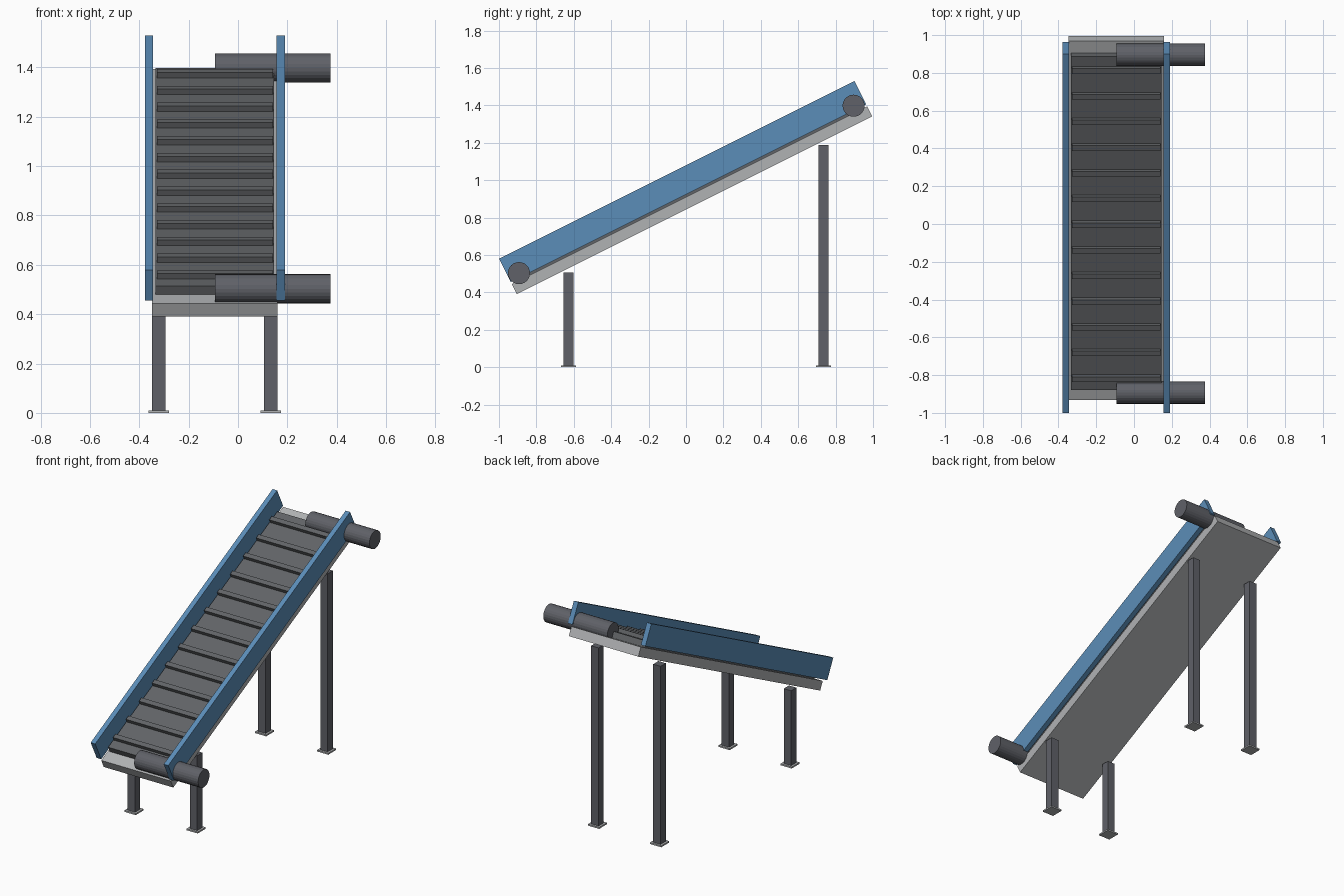
import bpy, math
from mathutils import Matrix, Vector

if "Cube" in bpy.data.objects:
    bpy.data.objects.remove(bpy.data.objects["Cube"])


def material(name, rgb):
    m = bpy.data.materials.new(name)
    m.diffuse_color = (*rgb, 1)
    m.use_nodes = True
    m.node_tree.nodes["Principled BSDF"].inputs["Base Color"].default_value = m.diffuse_color
    return m


BLUE = material("blue_paint", (0.105, 0.266, 0.479))
LIGHT = material("light_grey_metal", (0.434, 0.445, 0.456))
STEEL = material("dark_steel", (0.115, 0.12, 0.138))
RUBBER = material("belt_rubber", (0.12, 0.127, 0.135))

SLOPE = math.atan(0.5)
MID_X = -0.094
# Frame of the inclined bed: local y runs uphill, local z is its normal
INCLINE = Matrix.Translation((MID_X, 0.032, 0.892)) @ Matrix.Rotation(SLOPE, 4, 'X')


def box(name, centre, size, mat, frame=Matrix()):
    bpy.ops.mesh.primitive_cube_add(size=1)
    ob = bpy.context.object
    ob.name = name
    ob.data.transform(Matrix.Diagonal((*size, 1)))
    ob.matrix_world = frame @ Matrix.Translation(Vector(centre))
    ob.data.materials.append(mat)
    return ob


# Inclined bed, belt and side rails
box("bed", (0, 0, 0), (0.508, 2.124, 0.06), LIGHT, INCLINE)
box("belt", (0, 0.004, 0.05), (0.48, 1.975, 0.04), RUBBER, INCLINE)
for side, name in ((-1, "left_rail"), (1, "right_rail")):
    box(name, (side * 0.267, 0, 0.112), (0.033, 2.124, 0.14), BLUE, INCLINE)

# Cleats across the belt
for i in range(13):
    box("cleat", (0, 0.004 + (i - 6) * 0.152, 0.0825), (0.47, 0.03, 0.025), RUBBER, INCLINE)

# End drums sticking out on the right
for name, y, z in (("lower_drum", -0.893, 0.503), ("upper_drum", 0.896, 1.398)):
    bpy.ops.mesh.primitive_cylinder_add(vertices=24, radius=0.059, depth=0.468,
                                        location=(0.141, y, z),
                                        rotation=(0, math.pi / 2, 0))
    drum = bpy.context.object
    drum.name = name
    drum.data.materials.append(STEEL)

# Legs with foot plates
for name, y, top in (("front", -0.628, 0.505), ("back", 0.735, 1.187)):
    for side in (-1, 1):
        x = MID_X + side * 0.227
        box(name + "_leg", (x, y, (top + 0.008) / 2), (0.054, 0.054, top - 0.008), STEEL)
        box(name + "_foot", (x, y, 0.005), (0.082, 0.082, 0.01), LIGHT)
